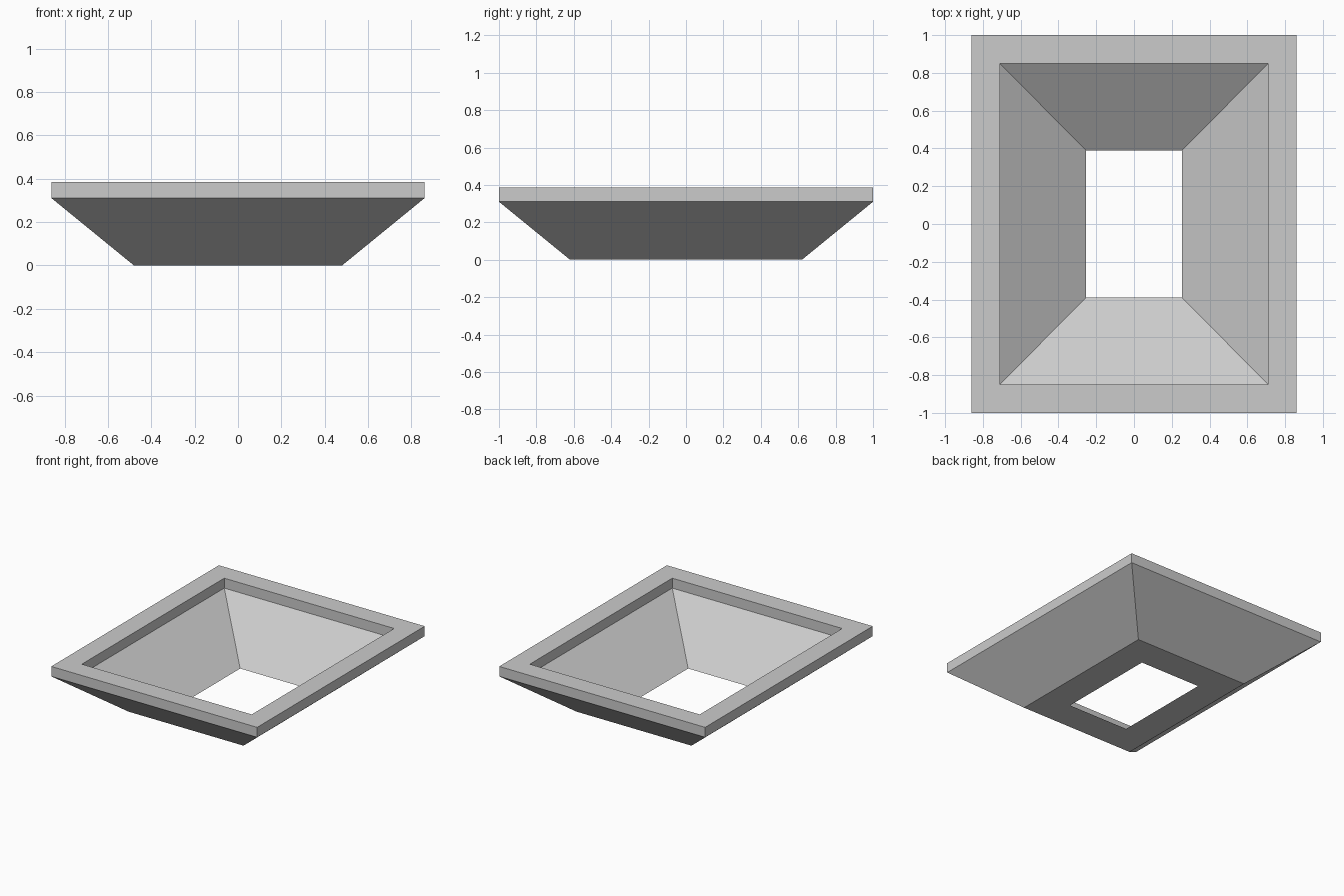
import bpy
import bmesh

cube = bpy.data.objects.get("Cube")
if cube:
    bpy.data.objects.remove(cube, do_unlink=True)

# Plain grey material
grey = bpy.data.materials.new("plain grey")
grey.use_nodes = True
colour = (0.6, 0.6, 0.6, 1)
grey.diffuse_color = colour
grey.node_tree.nodes["Principled BSDF"].inputs["Base Color"].default_value = colour

# Cross-section of the wall: half width x, half depth y, height z
PROFILE = [
    (0.48, 0.62, 0),         # outer foot
    (0.86, 1.0, 0.31),       # outer slope meets rim
    (0.86, 1.0, 0.385),      # outer rim edge
    (0.71, 0.85, 0.385),     # inner rim edge
    (0.71, 0.85, 0.31),      # rim step meets inner slope
    (0.255, 0.39, 0),        # edge of the opening
]
CORNERS = [(-1, -1), (1, -1), (1, 1), (-1, 1)]

# Hopper: rectangular rings bridged into a closed, hollow funnel
bm = bmesh.new()
rings = [[bm.verts.new((sx * x, sy * y, z)) for sx, sy in CORNERS]
         for x, y, z in PROFILE]
for i, low in enumerate(rings):
    high = rings[(i + 1) % len(rings)]
    for j in range(4):
        k = (j + 1) % 4
        bm.faces.new((low[j], low[k], high[k], high[j]))
bmesh.ops.recalc_face_normals(bm, faces=bm.faces)

mesh = bpy.data.meshes.new("hopper")
bm.to_mesh(mesh)
bm.free()
mesh.materials.append(grey)
hopper = bpy.data.objects.new("hopper", mesh)
bpy.context.collection.objects.link(hopper)
